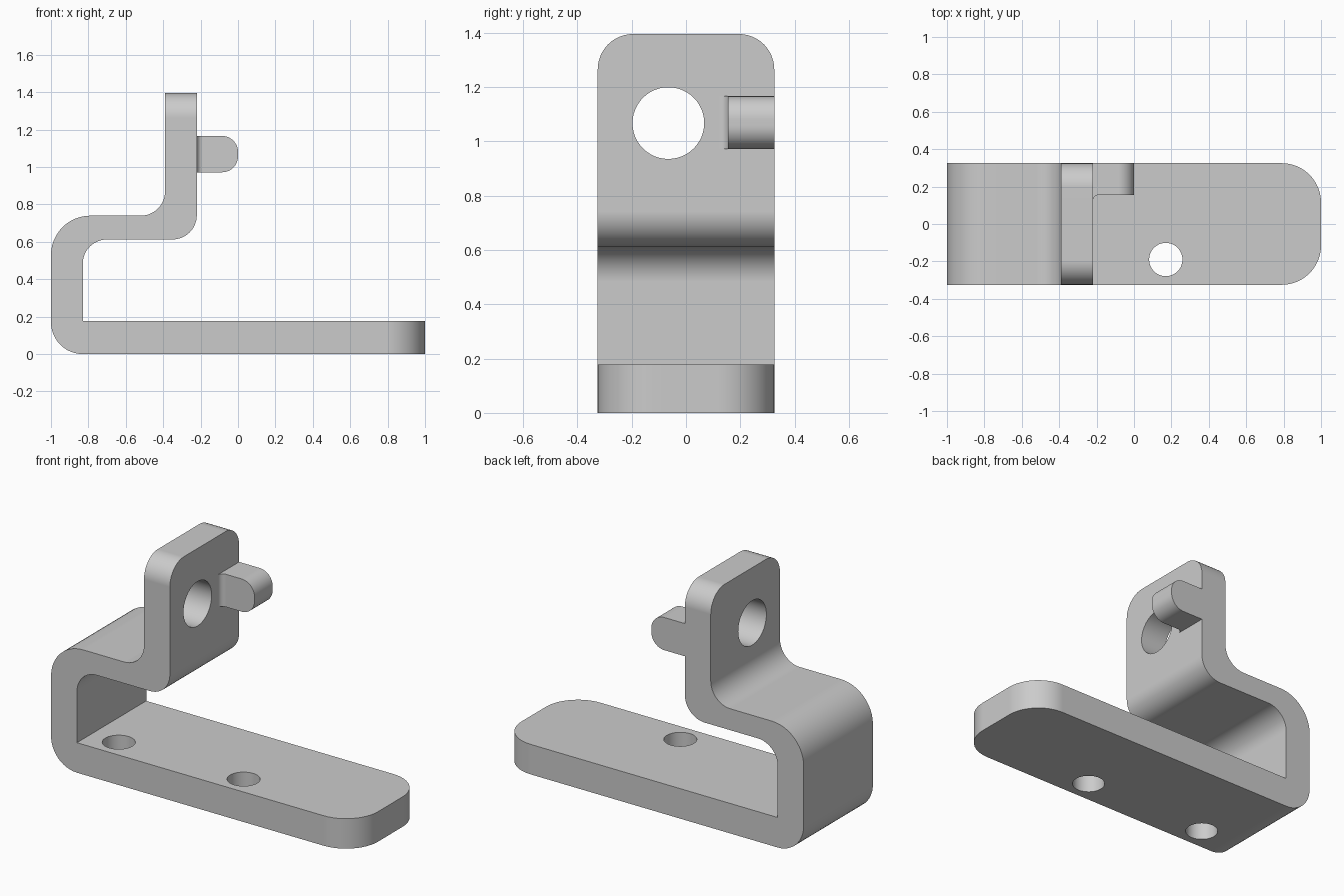
import bpy, bmesh, math
from mathutils import Vector, Matrix

cube = bpy.data.objects.get("Cube")
if cube:
    bpy.data.objects.remove(cube, do_unlink=True)

STEPS = 12
HALF_W = 0.325

steel = bpy.data.materials.new("plain_grey")
steel.use_nodes = True
GREY = (0.6, 0.6, 0.6, 1)
steel.diffuse_color = GREY
steel.node_tree.nodes["Principled BSDF"].inputs["Base Color"].default_value = GREY


def rounded(corners):
    """Outline from (u, v, radius) corners, each replaced by a tangent arc."""
    pts = []
    for i, (u, v, r) in enumerate(corners):
        p = Vector((u, v))
        if r == 0:
            pts.append(p)
            continue
        a = (Vector(corners[i - 1][:2]) - p).normalized()
        b = (Vector(corners[(i + 1) % len(corners)][:2]) - p).normalized()
        centre = p + (a + b) * r      # all corners are square
        for k in range(STEPS + 1):
            t = k / STEPS * math.pi / 2
            pts.append(centre - b * r * math.cos(t) - a * r * math.sin(t))
    return pts


def extrude(name, outline, place, start, end, bevels):
    """Extrude an outline from start to end, then round the chosen edges."""
    bm = bmesh.new()
    face = bm.faces.new([bm.verts.new(place(p.x, p.y, start)) for p in outline])
    top = bmesh.ops.extrude_face_region(bm, geom=[face])["geom"]
    shift = place(0, 0, end - start)
    bmesh.ops.translate(bm, vec=shift, verts=[g for g in top if isinstance(g, bmesh.types.BMVert)])
    for test, radius in bevels:
        edges = [e for e in bm.edges if test(e.verts[0].co, e.verts[1].co)]
        bmesh.ops.bevel(bm, geom=edges, offset=radius, offset_type='OFFSET',
                        segments=STEPS, profile=0.5, affect='EDGES')
    bmesh.ops.recalc_face_normals(bm, faces=bm.faces)
    mesh = bpy.data.meshes.new(name)
    bm.to_mesh(mesh)
    bm.free()
    mesh.materials.append(steel)
    obj = bpy.data.objects.new(name, mesh)
    bpy.context.collection.objects.link(obj)
    return obj


def activate(obj):
    bpy.ops.object.select_all(action='DESELECT')
    obj.select_set(True)
    bpy.context.view_layer.objects.active = obj


def drill(obj, centre, radius, axis):
    """Cut a round through hole."""
    turn = (0, math.pi / 2, 0) if axis == 'X' else (0, 0, 0)
    bpy.ops.mesh.primitive_cylinder_add(vertices=48, radius=radius, depth=0.4,
                                        location=centre, rotation=turn)
    cutter = bpy.context.object
    cutter.name = "hole_cutter"
    cutter.hide_render = True
    cutter.data.materials.append(steel)
    activate(obj)
    mod = obj.modifiers.new("hole", 'BOOLEAN')
    mod.operation, mod.solver, mod.object = 'DIFFERENCE', 'EXACT', cutter
    bpy.ops.object.modifier_apply(modifier=mod.name)
    bpy.data.objects.remove(cutter, do_unlink=True)


def finish(obj):
    activate(obj)
    bpy.ops.object.shade_smooth_by_angle(angle=math.radians(30))
    mod = obj.modifiers.new("even_shading", 'WEIGHTED_NORMAL')
    mod.keep_sharp = True


# Bent bracket: foot, upright, shelf and ear in one side profile
side = rounded([
    (-1, 0, 0.17), (1, 0, 0), (1, 0.178, 0), (-0.83, 0.178, 0),
    (-0.83, 0.613, 0.13), (-0.22, 0.613, 0.13), (-0.22, 1.395, 0),
    (-0.39, 1.395, 0), (-0.39, 0.74, 0.13), (-1, 0.74, 0.21)])
bracket = extrude(
    "bent_bracket", side, lambda u, v, w: Vector((u, w, v)), -HALF_W, HALF_W,
    [(lambda a, b: min(a.x, b.x) > 0.99 and abs(a.y - b.y) < 0.01, 0.21),
     (lambda a, b: min(a.z, b.z) > 1.39 and abs(a.y - b.y) < 0.01, 0.13)])

# Screw holes in the foot and the large hole in the ear
for x in (-0.65, 0.17):
    drill(bracket, (x, -0.19, 0.089), 0.089, 'Z')
drill(bracket, (-0.305, -0.065, 1.067), 0.132, 'X')
finish(bracket)

# Locating tab with a small root fillet and a rounded nose
plan = rounded([
    (-0.22, HALF_W, 0), (-0.22, 0.123, 0), (-0.2195, 0.123, 0),
    (-0.2195, 0.155, 0.031), (0, 0.155, 0), (0, HALF_W, 0)])
tab = extrude(
    "locating_tab", plan, lambda u, v, w: Vector((u, v, w)), 0.972, 1.166,
    [(lambda a, b: min(a.x, b.x) > -0.01 and abs(a.z - b.z) < 0.01, 0.085)])
finish(tab)
